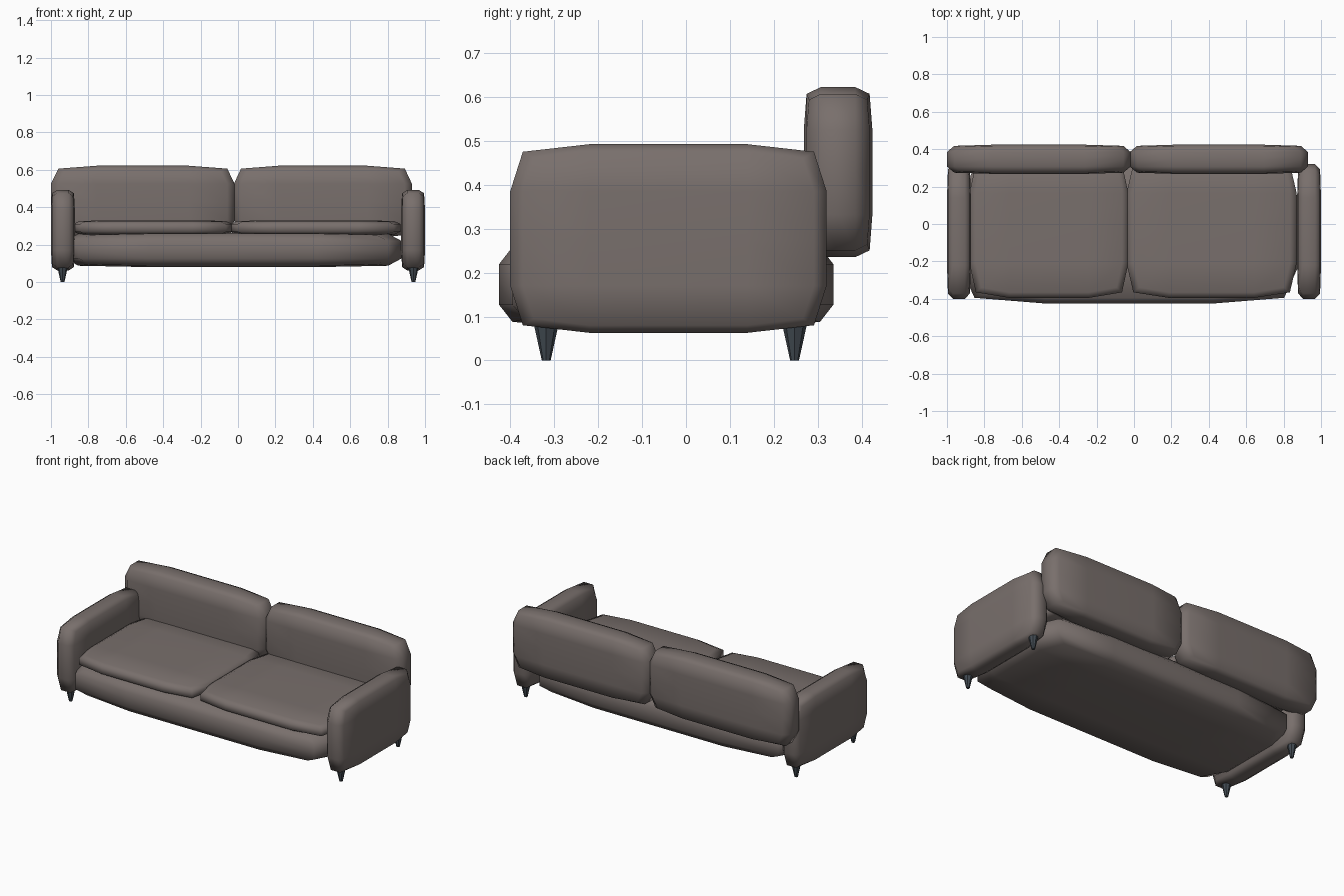
import bpy
import bmesh
from mathutils import Vector

cube = bpy.data.objects.get("Cube")
if cube:
    bpy.data.objects.remove(cube, do_unlink=True)


def make_material(name, rgb):
    mat = bpy.data.materials.new(name)
    mat.use_nodes = True
    color = (*rgb, 1.0)
    mat.diffuse_color = color
    bsdf = next(n for n in mat.node_tree.nodes if n.type == 'BSDF_PRINCIPLED')
    bsdf.inputs["Base Color"].default_value = color
    return mat


fabric = make_material("taupe fabric", (0.19, 0.16, 0.15))
leg_metal = make_material("dark slate", (0.055, 0.07, 0.085))


def add_object(name, bm, mat, smooth):
    mesh = bpy.data.meshes.new(name)
    bmesh.ops.recalc_face_normals(bm, faces=bm.faces)
    for face in bm.faces:
        face.smooth = smooth
    bm.to_mesh(mesh)
    bm.free()
    mesh.materials.append(mat)
    obj = bpy.data.objects.new(name, mesh)
    bpy.context.collection.objects.link(obj)
    return obj


def add_cushion(name, low, high):
    """Padded box: a gridded cube whose edges and corners are drawn inward."""
    low, high = Vector(low), Vector(high)
    centre, half = (low + high) / 2, (high - low) / 2
    bm = bmesh.new()
    bmesh.ops.create_cube(bm, size=2)
    bmesh.ops.subdivide_edges(bm, edges=bm.edges[:], cuts=3, use_grid_fill=True)
    for v in bm.verts:
        outer = [i for i in range(3) if abs(v.co[i]) > 0.99]
        scale = {1: 1.0, 2: 0.92, 3: 0.85}[len(outer)]
        for i in outer:
            v.co[i] *= scale
        v.co = Vector(c + p * h for c, p, h in zip(centre, v.co, half))
    return add_object(name, bm, fabric, True)


# Upholstered base
add_cushion("base", (-0.925, -0.425, 0.08), (0.875, 0.335, 0.266))

# Arms
add_cushion("right_arm", (-1.0, -0.4, 0.063), (-0.872, 0.32, 0.492))
add_cushion("left_arm", (0.872, -0.4, 0.063), (1.0, 0.32, 0.492))

# Seat cushions
add_cushion("right_seat", (-0.88, -0.395, 0.25), (-0.03, 0.35, 0.33))
add_cushion("left_seat", (-0.04, -0.395, 0.25), (0.87, 0.35, 0.33))

# Back cushions
add_cushion("right_back", (-1.0, 0.268, 0.235), (-0.018, 0.424, 0.622))
add_cushion("left_back", (-0.022, 0.268, 0.235), (0.93, 0.424, 0.622))

# Tapered legs
for side, x in (("right", -0.938), ("left", 0.938)):
    for end, y in (("front", -0.318), ("back", 0.247)):
        bm = bmesh.new()
        bmesh.ops.create_cone(bm, cap_ends=True, segments=8,
                              radius1=0.01, radius2=0.032, depth=0.1)
        bmesh.ops.translate(bm, verts=bm.verts, vec=(x, y, 0.05))
        add_object(f"{side}_{end}_leg", bm, leg_metal, False)
